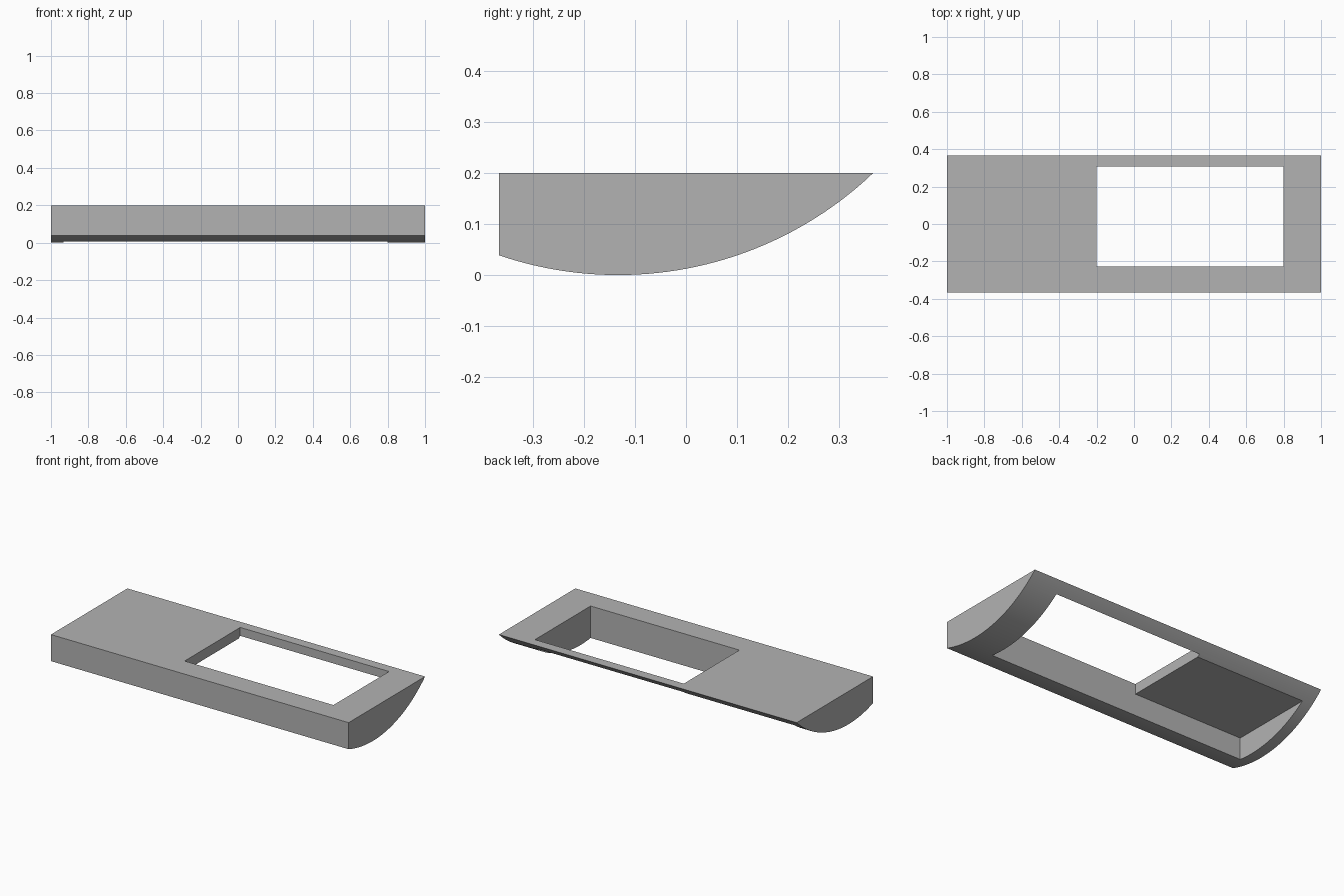
import bpy
import bmesh
from math import sin, cos, asin, radians
from mathutils import Vector

HALF_X, HALF_Y, TOP = 1.0, 0.3667, 0.2
ARC_Y, RADIUS = -0.133, 0.725

cube = bpy.data.objects.get("Cube")
if cube:
    bpy.data.objects.remove(cube, do_unlink=True)

grey = bpy.data.materials.new("plain_grey")
grey.use_nodes = True
colour = (0.45, 0.45, 0.45, 1)
grey.diffuse_color = colour
grey.node_tree.nodes["Principled BSDF"].inputs["Base Color"].default_value = colour


def extrude_profile(name, profile, x0, x1):
    """Sweep a (y, z) outline along x into a closed solid."""
    bm = bmesh.new()
    face = bm.faces.new([bm.verts.new((x0, y, z)) for y, z in profile])
    swept = bmesh.ops.extrude_face_region(bm, geom=[face])["geom"]
    verts = [g for g in swept if isinstance(g, bmesh.types.BMVert)]
    bmesh.ops.translate(bm, verts=verts, vec=Vector((x1 - x0, 0, 0)))
    bmesh.ops.recalc_face_normals(bm, faces=bm.faces)
    mesh = bpy.data.meshes.new(name)
    bm.to_mesh(mesh)
    bm.free()
    obj = bpy.data.objects.new(name, mesh)
    bpy.context.collection.objects.link(obj)
    mesh.materials.append(grey)
    return obj


def cut(target, name, x0, x1, y0, y1, z0, z1):
    """Subtract a box from the target."""
    box = [(y0, z0), (y1, z0), (y1, z1), (y0, z1)]
    cutter = extrude_profile(name, box, x0, x1)
    cutter.hide_render = True
    mod = target.modifiers.new(name, "BOOLEAN")
    mod.operation, mod.solver, mod.object = "DIFFERENCE", "EXACT", cutter
    bpy.ops.object.modifier_apply(modifier=name)
    bpy.data.objects.remove(cutter, do_unlink=True)


# Body: flat top and front, belly rounded by one circular arc
start = asin((-HALF_Y - ARC_Y) / RADIUS)
end = asin((HALF_Y - ARC_Y) / RADIUS)
steps = 40
angles = [start + (end - start) * i / steps for i in range(steps + 1)]
outline = [(ARC_Y + RADIUS * sin(a), RADIUS * (1 - cos(a))) for a in angles]
outline[-1] = (HALF_Y, TOP)
outline.append((-HALF_Y, TOP))
body = extrude_profile("body", outline, -HALF_X, HALF_X)
bpy.ops.object.select_all(action="DESELECT")
bpy.context.view_layer.objects.active = body
body.select_set(True)

# Hollow underside, then the window through the top plate
cut(body, "hollow", -0.933, 0.8, -0.227, 0.307, -0.1, 0.138)
cut(body, "window", -0.2, 0.8, -0.227, 0.307, -0.2, 0.3)

bpy.ops.object.shade_smooth_by_angle(angle=radians(20))
